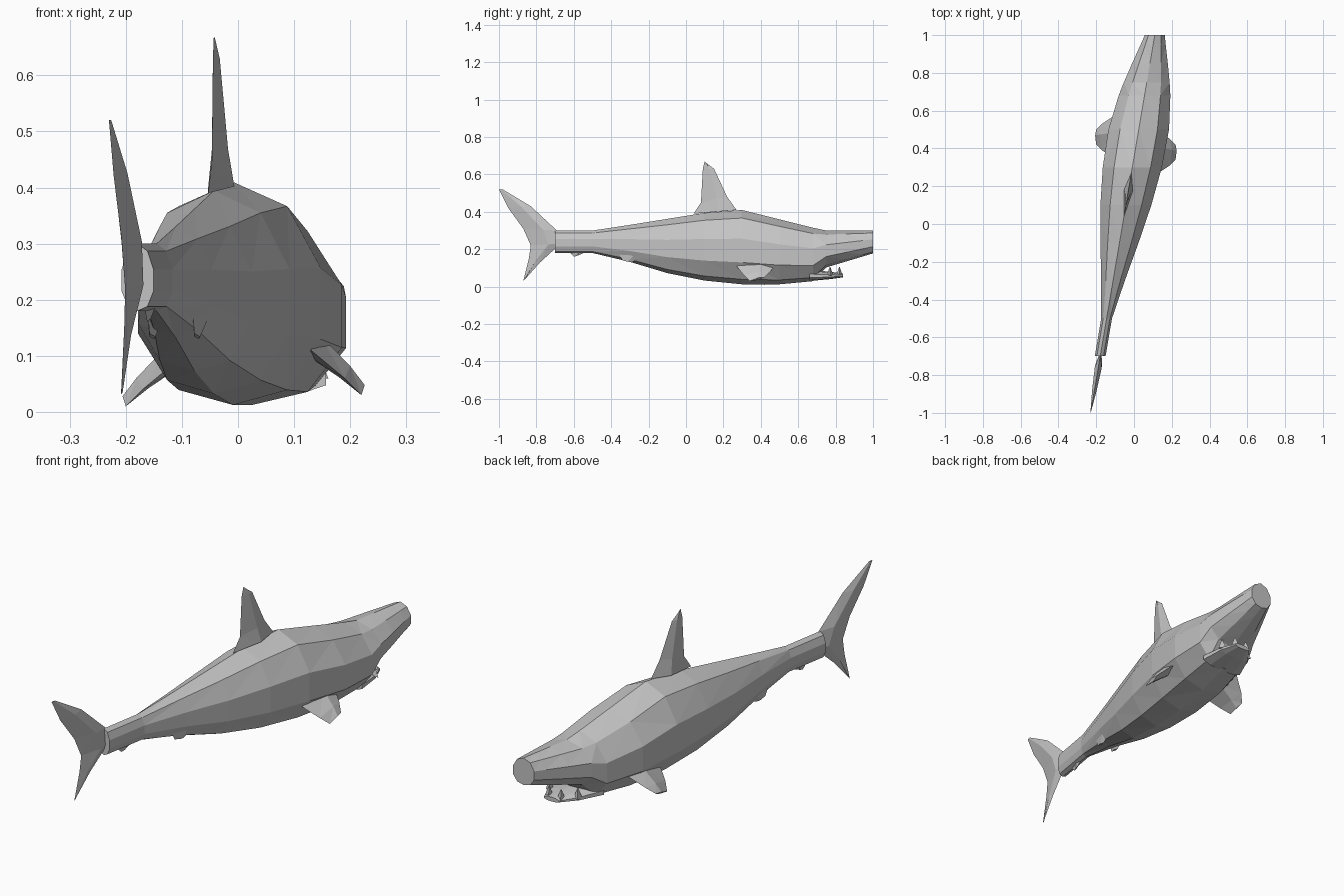
import bpy
import bmesh
from math import cos, sin, tau
from mathutils import Vector

cube = bpy.data.objects.get("Cube")
if cube:
    bpy.data.objects.remove(cube, do_unlink=True)

# One plain grey for the whole animal
colour = (0.55, 0.55, 0.55, 1)
grey = bpy.data.materials.new("shark_grey")
grey.use_nodes = True
grey.diffuse_color = colour
grey.node_tree.nodes["Principled BSDF"].inputs["Base Color"].default_value = colour


def loft(name, rings):
    """Skin a list of equal-length point rings and cap both ends."""
    bm = bmesh.new()
    loops = [[bm.verts.new(point) for point in ring] for ring in rings]
    for ring, following in zip(loops, loops[1:]):
        for i in range(len(ring)):
            bm.faces.new((ring[i - 1], ring[i], following[i], following[i - 1]))
    bm.faces.new(loops[0])
    bm.faces.new(loops[-1])
    bmesh.ops.triangulate(bm, faces=bm.faces)
    bmesh.ops.recalc_face_normals(bm, faces=bm.faces)
    mesh = bpy.data.meshes.new(name)
    bm.to_mesh(mesh)
    bm.free()
    mesh.materials.append(grey)
    shape = bpy.data.objects.new(name, mesh)
    bpy.context.collection.objects.link(shape)


def axis_x(y):
    """Sideways position of the slanted body axis."""
    return 0.17 * y - 0.06


def section(y, half_width, low, high, sides=10):
    """Body slice around the axis, slightly fuller below."""
    ring = []
    for i in range(sides):
        angle = tau * i / sides
        height = (0.5 + 0.5 * cos(angle)) ** 1.15
        ring.append((axis_x(y) + half_width * sin(angle), y, low + (high - low) * height))
    return ring


def body_section(y):
    """Slice whose width, back and belly follow simple curves along the body."""
    taper = 1.75 if y > 0.45 else 1.2
    half_width = max(0.03, 0.17 * cos(taper * (y - 0.45)) ** 2)
    crest = y - 0.26
    high = max(0.3, 0.42 - max(0.25 * crest, -0.16 * crest))
    belly = min(0.18, 0.01 + 0.25 * (y - 0.4) ** 2)
    upper_jaw = 0.1 + 0.3 * (y - 0.74)
    return section(y, half_width, upper_jaw if y > 0.7 else belly, high)


def fin(name, edges, normal):
    """Diamond-section blade through pairs of leading and trailing points."""
    rings = []
    for lead, trail in edges:
        lead, trail = Vector(lead), Vector(trail)
        middle = lead.lerp(trail, 0.4)
        bulge = Vector(normal).normalized() * (lead - trail).length * 0.1
        rings.append([lead, middle + bulge, trail, middle - bulge])
    loft(name, rings)


def upright_fin(name, stations, shift=0):
    """Fin standing along the body axis; stations hold lead and trail (y, z)."""
    edges = [[(axis_x(y) + shift, y, z) for y, z in pair] for pair in stations]
    fin(name, edges, (1, -axis_x(1), 0))


# Curved body from tail stem to snout, rising sharply at the mouth
rear = [0.2 * step - 0.7 for step in range(7)]
loft("body", [body_section(y) for y in rear + [0.68, 0.75, 0.85, 0.95, 1]])

# Lower jaw shelf below the open mouth
loft("lower_jaw", [
    section(0.66, 0.11, 0.03, 0.09),
    section(0.77, 0.08, 0.04, 0.08),
    section(0.84, 0.04, 0.05, 0.07),
])

# Small teeth along both sides of the jaw
for side, label in ((1, "left"), (-1, "right")):
    for place, y, spread in (("front", 0.82, 0.03), ("back", 0.77, 0.07)):
        x = axis_x(y) + side * spread
        base = [(x + 0.02 * cos(tau * i / 3), y + 0.02 * sin(tau * i / 3), 0.06) for i in range(3)]
        tip = [Vector(point).lerp((x, y, 0.11), 0.9) for point in base]
        loft(label + "_" + place + "_tooth", [base, tip])

# Dorsal fin
upright_fin("dorsal_fin", [
    ((0.27, 0.41), (0.04, 0.39)),
    ((0.22, 0.48), (0.08, 0.45)),
    ((0.15, 0.63), (0.09, 0.63)),
    ((0.11, 0.66), (0.1, 0.67)),
])

# Tail fin, upper tip to lower tip
upright_fin("tail_fin", [
    ((-0.98, 0.52), (-1, 0.52)),
    ((-0.83, 0.43), (-0.95, 0.42)),
    ((-0.69, 0.3), (-0.87, 0.31)),
    ((-0.67, 0.23), (-0.83, 0.22)),
    ((-0.78, 0.13), (-0.84, 0.15)),
    ((-0.86, 0.04), (-0.87, 0.03)),
])

# Pectoral fins, set askew and rolled with the body
for side, label in ((1, "left"), (-1, "right")):
    edges = []
    for reach, chord, height in ((0.12, 0.22, 0.11), (0.18, 0.14, 0.06), (0.21, 0.08, 0.03)):
        x = 0.01 + side * reach
        y = 0.42 - side * 0.04
        z = height + side * 0.01
        edges.append(((x, y + chord / 2, z + 0.01), (x, y - chord / 2, z - 0.01)))
    fin(label + "_pectoral_fin", edges, (side, 0, 1))

# Small fins under the rear
upright_fin("anal_fin", [((-0.5, 0.2), (-0.65, 0.21)), ((-0.57, 0.17), (-0.6, 0.16))])
for side, label in ((1, "left"), (-1, "right")):
    upright_fin(label + "_pelvic_fin", [
        ((-0.22, 0.16), (-0.36, 0.18)),
        ((-0.29, 0.13), (-0.34, 0.14)),
    ], side * 0.04)
